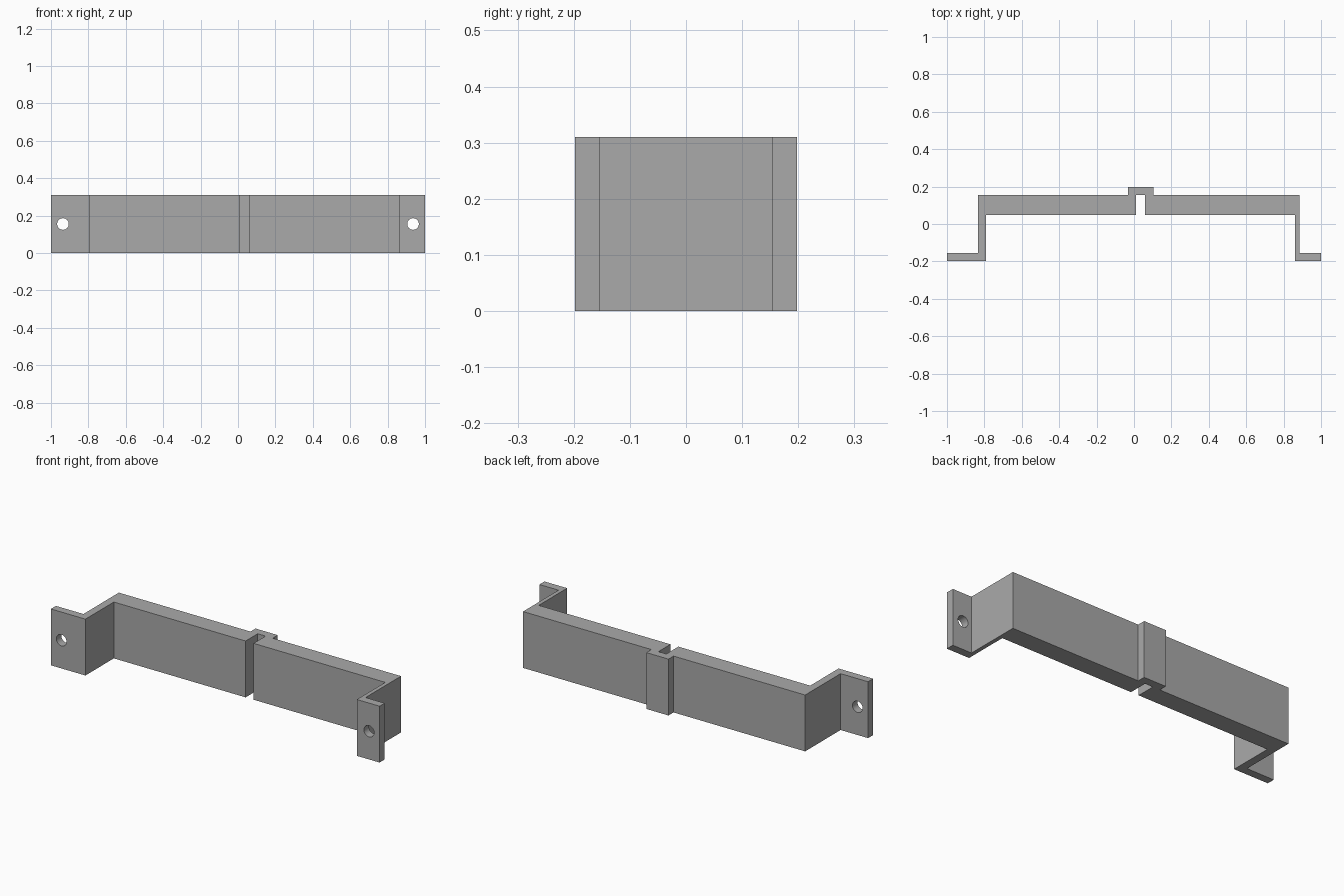
import bpy
import bmesh
from math import pi

cube = bpy.data.objects.get("Cube")
if cube:
    bpy.data.objects.remove(cube, do_unlink=True)

HEIGHT = 0.31
FRONT, FLANGE_BACK = -0.198, -0.154     # mounting flanges
BAR_FRONT, BAR_BACK, CAP_BACK = 0.049, 0.154, 0.198

grey = bpy.data.materials.new("plain grey")
grey.use_nodes = True
color = (0.4, 0.4, 0.4, 1)
grey.diffuse_color = color
grey.node_tree.nodes["Principled BSDF"].inputs["Base Color"].default_value = color

# Bracket outline seen from above, counter-clockwise
outline = [
    (-1, FRONT), (-0.79, FRONT), (-0.79, BAR_FRONT),            # right flange and leg
    (0.012, BAR_FRONT), (0.012, BAR_BACK),                      # slot
    (0.06, BAR_BACK), (0.06, BAR_FRONT),
    (0.862, BAR_FRONT), (0.862, FRONT), (1, FRONT),             # left leg and flange
    (1, FLANGE_BACK), (0.884, FLANGE_BACK), (0.884, BAR_BACK),
    (0.103, BAR_BACK), (0.103, CAP_BACK),                       # rear bridge
    (-0.032, CAP_BACK), (-0.032, BAR_BACK),
    (-0.833, BAR_BACK), (-0.833, FLANGE_BACK), (-1, FLANGE_BACK),
]

bm = bmesh.new()
base = bm.faces.new([bm.verts.new((x, y, 0)) for x, y in outline])
top = bmesh.ops.extrude_face_region(bm, geom=[base])["geom"]
bmesh.ops.translate(bm, vec=(0, 0, HEIGHT),
                    verts=[v for v in top if isinstance(v, bmesh.types.BMVert)])
bmesh.ops.recalc_face_normals(bm, faces=bm.faces)
mesh = bpy.data.meshes.new("bracket")
bm.to_mesh(mesh)
bm.free()
mesh.materials.append(grey)
bracket = bpy.data.objects.new("bracket", mesh)
bpy.context.collection.objects.link(bracket)

# Screw holes through both flanges
for side, x in (("right", -0.936), ("left", 0.936)):
    bpy.ops.mesh.primitive_cylinder_add(
        vertices=32, radius=0.031, depth=0.2,
        location=(x, (FRONT + FLANGE_BACK) / 2, HEIGHT / 2), rotation=(pi / 2, 0, 0))
    cutter = bpy.context.object
    cutter.name = side + "_hole_cutter"
    cutter.hide_render = True
    cutter.data.materials.append(grey)
    cut = bracket.modifiers.new(side + "_hole", 'BOOLEAN')
    cut.operation = 'DIFFERENCE'
    cut.solver = 'EXACT'
    cut.object = cutter
    bpy.ops.object.select_all(action='DESELECT')
    bracket.select_set(True)
    bpy.context.view_layer.objects.active = bracket
    bpy.ops.object.modifier_apply(modifier=cut.name)
    bpy.data.objects.remove(cutter, do_unlink=True)

bpy.ops.object.shade_smooth_by_angle()
